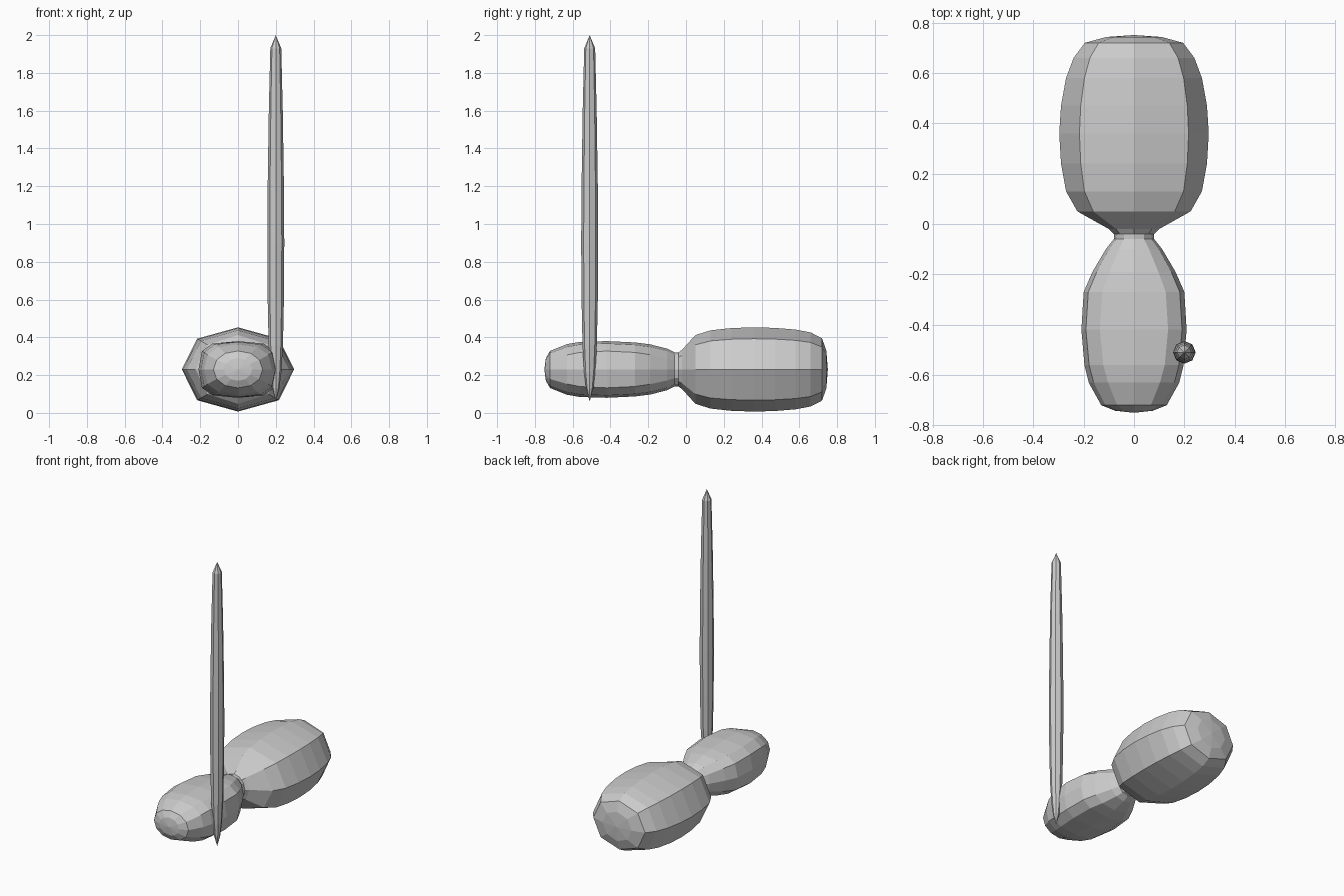
import bpy, bmesh, math
from mathutils import Vector

cube = bpy.data.objects.get("Cube")
if cube:
    bpy.data.objects.remove(cube, do_unlink=True)

grey = bpy.data.materials.new("plain grey")
grey.use_nodes = True
grey.diffuse_color = (0.6, 0.6, 0.6, 1)
grey.node_tree.nodes["Principled BSDF"].inputs["Base Color"].default_value = (0.6, 0.6, 0.6, 1)


def spow(v, e):
    return math.copysign(abs(v) ** e, v) if abs(v) > 1e-6 else 0.0


def loft(name, rings, sides, place, start=None, end=None):
    """Join rings of (position, width radius, height radius, squareness); ends are points or flat caps."""
    bm = bmesh.new()
    loops = []
    for pos, ra, rb, p in rings:
        angles = [2 * math.pi * i / sides for i in range(sides)]
        loops.append([bm.verts.new(place(ra * spow(math.cos(a), 2 / p),
                                         rb * spow(math.sin(a), 2 / p), pos)) for a in angles])
    for a, b in zip(loops, loops[1:]):
        for i in range(sides):
            j = (i + 1) % sides
            bm.faces.new((a[i], a[j], b[j], b[i]))
    for loop, tip in ((loops[0], start), (loops[-1], end)):
        if tip is None:
            bm.faces.new(loop)
        else:
            apex = bm.verts.new(place(0, 0, tip))
            for i in range(sides):
                bm.faces.new((loop[i], loop[(i + 1) % sides], apex))
    bmesh.ops.recalc_face_normals(bm, faces=bm.faces)
    mesh = bpy.data.meshes.new(name)
    bm.to_mesh(mesh)
    bm.free()
    mesh.materials.append(grey)
    obj = bpy.data.objects.new(name, mesh)
    bpy.context.collection.objects.link(obj)
    return obj


def along_body(a, b, pos):
    return Vector((a, pos, 0.23 + b))


def along_leg(a, b, pos):
    return Vector((0.2 + a, -0.51 + b, pos))


# Large eight-sided rear body
rear = [(-0.04, 0.08, 0.09, 2), (-0.02, 0.1, 0.105, 2), (0.05, 0.225, 0.182, 2.1),
        (0.13, 0.27, 0.207, 2.2), (0.24, 0.29, 0.219, 2.2), (0.36, 0.297, 0.223, 2.2),
        (0.47, 0.29, 0.22, 2.2), (0.58, 0.27, 0.211, 2.2), (0.66, 0.24, 0.196, 2.2),
        (0.72, 0.195, 0.165, 2.1), (0.743, 0.11, 0.1, 2)]
loft("rear_body", rear, 8, along_body, end=0.751)

# Smaller, boxier front body that narrows to the waist
front = [(-0.742, 0.075, 0.06, 2), (-0.72, 0.13, 0.098, 2.1), (-0.63, 0.18, 0.134, 2.5),
         (-0.56, 0.197, 0.146, 2.9), (-0.42, 0.209, 0.15, 3.2), (-0.27, 0.2, 0.143, 3),
         (-0.19, 0.165, 0.133, 2.6), (-0.1, 0.112, 0.11, 2.2), (-0.06, 0.08, 0.09, 2),
         (-0.04, 0.08, 0.09, 2)]
loft("front_body", front, 12, along_body, start=-0.75)

# Tall slender spindle leg on the left side
leg = [(z, r, r, 2) for z, r in ((0.13, 0.019), (0.22, 0.03), (0.36, 0.038), (0.6, 0.043),
                                 (0.9, 0.045), (1.2, 0.043), (1.6, 0.037), (1.93, 0.029))]
loft("leg", leg, 8, along_leg, start=0.06, end=2.0)
